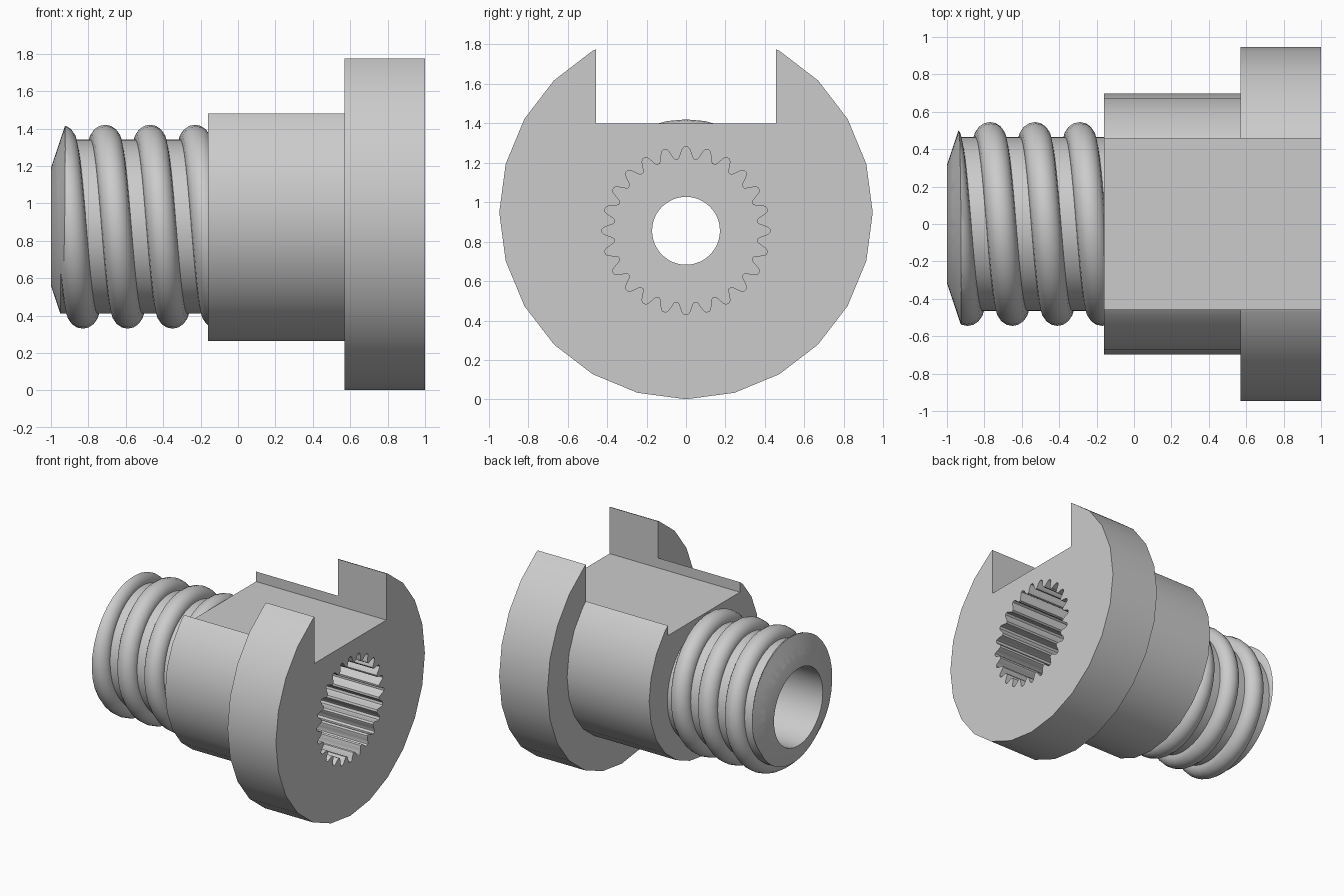
import bpy, bmesh
from math import sin, cos, pi, tau

if "Cube" in bpy.data.objects:
    bpy.data.objects.remove(bpy.data.objects["Cube"])

grey = bpy.data.materials.new("plain grey")
grey.use_nodes = True
colour = (0.6, 0.6, 0.6, 1)
grey.diffuse_color = colour
grey.node_tree.nodes["Principled BSDF"].inputs["Base Color"].default_value = colour


def loft(name, rings):
    """Skin a list of equal-length point rings and cap both ends."""
    bm = bmesh.new()
    loops = [[bm.verts.new(p) for p in ring] for ring in rings]
    n = len(loops[0])
    for a, b in zip(loops, loops[1:]):
        for i in range(n):
            j = (i + 1) % n
            bm.faces.new((a[i], a[j], b[j], b[i]))
    bm.faces.new(loops[0])
    bm.faces.new(loops[-1])
    bmesh.ops.recalc_face_normals(bm, faces=bm.faces)
    mesh = bpy.data.meshes.new(name)
    bm.to_mesh(mesh)
    bm.free()
    mesh.materials.append(grey)
    obj = bpy.data.objects.new(name, mesh)
    bpy.context.collection.objects.link(obj)
    return obj


def circle(x, radius, z, sides):
    return [(x, radius * sin(tau * i / sides), z + radius * cos(tau * i / sides))
            for i in range(sides)]


def turned(name, profile, z, sides):
    """Solid turned about the x axis from (x, radius) pairs."""
    return loft(name, [circle(x, r, z, sides) for x, r in profile])


def prism(name, outline, x0, x1):
    return loft(name, [[(x, y, z) for y, z in outline] for x in (x0, x1)])


def boolean(obj, cutter, operation="DIFFERENCE"):
    mod = obj.modifiers.new("cut", "BOOLEAN")
    mod.operation = operation
    mod.solver = "EXACT"
    mod.object = cutter
    bpy.context.view_layer.objects.active = obj
    bpy.ops.object.modifier_apply(modifier=mod.name)


SHANK_Z = 0.875   # shank and thread axis
BORE_Z = 0.855    # spline and through-hole axis

# Main bodies
flange = turned("flange", [(0.57, 0.947), (1, 0.947)], 0.948, 24)
hub = turned("hub", [(-0.16, 0.697), (0.57, 0.697)], 0.96, 24)
shank = turned("shank", [(-1, 0.315), (-0.95, 0.465), (-0.1, 0.465)], SHANK_Z, 64)

# Helical thread: a round section swept around the shank
PITCH, STEPS, SIDES = 0.24, 36, 16
rings = []
for k in range(-int(1.25 * STEPS), int(2.75 * STEPS) + 1):
    t = tau * k / STEPS
    x = -0.77 + PITCH * k / STEPS
    ring = []
    for i in range(SIDES):
        a = tau * i / SIDES
        r = 0.465 + 0.08 * cos(a)
        ring.append((x + 0.08 * sin(a), r * cos(t), SHANK_Z + r * sin(t)))
    rings.append(ring)
thread = loft("thread", rings)

# Cutters
envelope = turned("thread_envelope", [(-1, 0.315), (-0.92, 0.555), (0.1, 0.555)], SHANK_Z, 64)
slot = prism("slot_cutter", [(-0.457, 1.4), (0.457, 1.4), (0.457, 2.2), (-0.457, 2.2)], -0.5, 1.2)
through = turned("hole_cutter", [(-1.2, 0.172), (1.2, 0.172)], BORE_Z, 48)
socket = turned("socket_cutter", [(-1.2, 0.31), (-0.2, 0.31)], SHANK_Z, 64)

# Splined socket outline with rounded teeth
TEETH, PER_TOOTH = 24, 12
outline = []
for i in range(TEETH * PER_TOOTH):
    a = tau * i / (TEETH * PER_TOOTH)
    wave = max(-1, min(1, 1.3 * cos(TEETH * a)))
    r = 0.395 + 0.03 * wave
    outline.append((r * sin(a), BORE_Z + r * cos(a)))
spline = prism("spline_cutter", outline, 0.2, 1.2)

# Cut each part
boolean(thread, envelope, "INTERSECT")
for part, cutters in ((flange, (slot, spline)),
                      (hub, (slot, spline, through, socket)),
                      (shank, (socket, through))):
    for cutter in cutters:
        boolean(part, cutter)
for cutter in (envelope, slot, through, socket, spline):
    bpy.data.objects.remove(cutter)

# Smooth round surfaces, keep edges sharp
for obj in bpy.context.view_layer.objects:
    obj.select_set(False)
for part in (flange, hub, shank, thread):
    part.select_set(True)
    bpy.context.view_layer.objects.active = part
bpy.ops.object.shade_smooth_by_angle(angle=pi / 6)
